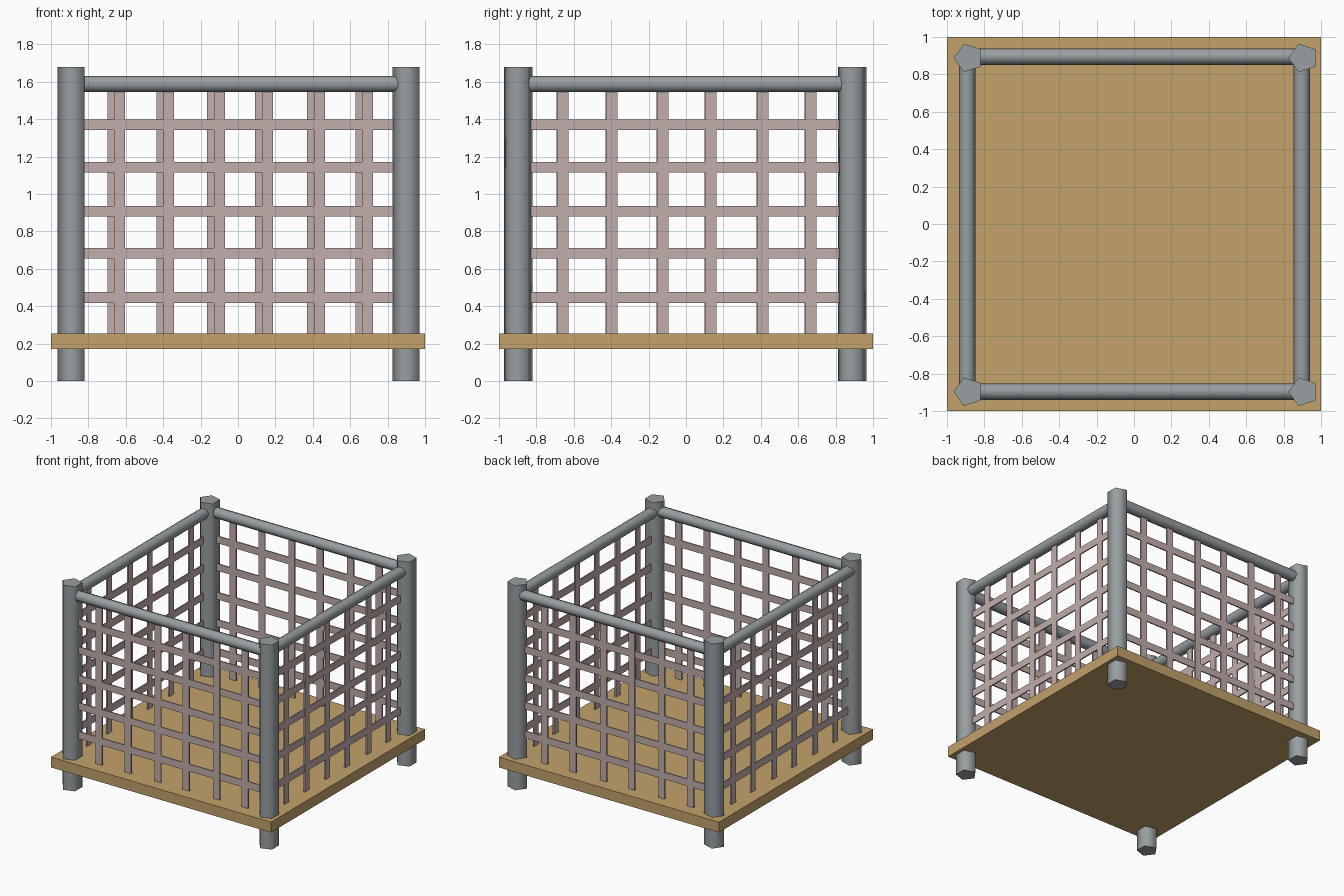
import bpy, math
from mathutils import Matrix, Vector

if "Cube" in bpy.data.objects:
    bpy.data.objects.remove(bpy.data.objects["Cube"])


def material(name, rgb):
    m = bpy.data.materials.new(name)
    m.diffuse_color = (*rgb, 1)
    m.use_nodes = True
    m.node_tree.nodes["Principled BSDF"].inputs["Base Color"].default_value = m.diffuse_color
    return m


METAL = material("grey metal", (0.314, 0.342, 0.356))
WOOD = material("tan wood", (0.54, 0.36, 0.147))
NET = material("dusty pink webbing", (0.533, 0.423, 0.407))


def box(name, lo, hi, mat):
    lo, hi = Vector(lo), Vector(hi)
    bpy.ops.mesh.primitive_cube_add(size=1, location=(lo + hi) / 2)
    o = bpy.context.object
    o.name = name
    o.data.transform(Matrix.Diagonal((*(hi - lo), 1)))
    o.data.materials.append(mat)
    return o


def rod(name, a, b, radius, sides, angle, turn=0):
    a, b = Vector(a), Vector(b)
    bpy.ops.mesh.primitive_cylinder_add(vertices=sides, radius=radius, depth=(b - a).length)
    o = bpy.context.object
    o.name = name
    o.data.transform(Matrix.Rotation(turn, 4, 'Z'))
    o.data.transform((b - a).to_track_quat('Z', 'Y').to_matrix().to_4x4())
    o.location = (a + b) / 2
    o.data.materials.append(METAL)
    bpy.ops.object.shade_smooth_by_angle(angle=math.radians(angle))
    return o


# Platform
box("platform", (-1, -1, 0.17), (1, 1, 0.255), WOOD)

# Five-sided corner posts, one corner pointing to +x
PX, PY = (-0.885, 0.905), (-0.897, 0.888)
for sx, x in zip(("left", "right"), PX):
    for sy, y in zip(("front", "back"), PY):
        o = rod(f"{sy}_{sx}_post", (x, y, 0), (x, y, 1.68), 0.08, 5, 80)
        # primitive starts at +y: turn the pentagon so its corner faces +x
        o.data.transform(Matrix.Rotation(-math.pi / 2, 4, 'Z'))

# Top rails
RZ, RR = 1.588, 0.044
for n, y in (("front", -0.896), ("back", 0.895)):
    rod(n + "_rail", (PX[0], y, RZ), (PX[1], y, RZ), RR, 8, 60)
for n, x in (("left", -0.892), ("right", 0.898)):
    rod(n + "_rail", (x, PY[0], RZ), (x, PY[1], RZ), RR, 8, 60)

# Webbing nets: flat vertical and horizontal straps on each side
UPRIGHTS = (-0.66, -0.398, -0.126, 0.131, 0.409, 0.666)
LEVELS = (0.447, 0.683, 0.908, 1.143, 1.37)
W, T = 0.029, 0.006
for side, axis, pos, shift in (("front", 0, -0.896, 0.027), ("back", 0, 0.895, -0.01),
                               ("left", 1, -0.892, -0.003), ("right", 1, 0.898, 0.003)):
    def strap(name, u0, u1, z0, z1, t):
        lo, hi = (u0, pos - t, z0), (u1, pos + t, z1)
        if axis:
            lo, hi = (lo[1], lo[0], z0), (hi[1], hi[0], z1)
        box(name, lo, hi, NET)

    ends = PY if axis else PX
    for i, u in enumerate(UPRIGHTS):
        strap(f"{side}_net_upright_{i + 1}", u + shift - W, u + shift + W, 0.25, 1.57, T)
    for i, z in enumerate(LEVELS):
        strap(f"{side}_net_level_{i + 1}", ends[0], ends[1], z - W, z + W, T - 0.001)
